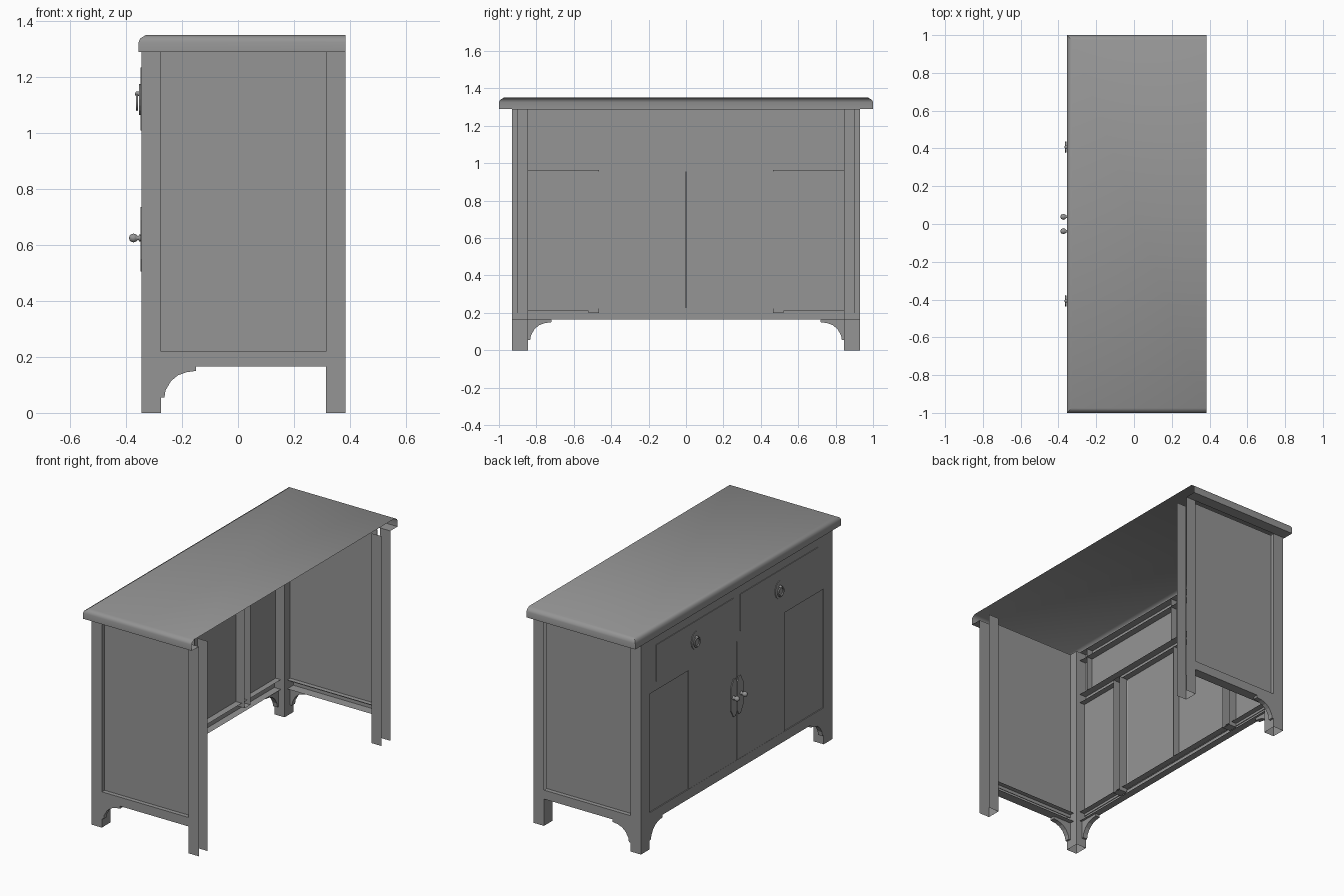
import bpy, bmesh, math
from mathutils import Vector, Matrix

cube = bpy.data.objects.get("Cube")
if cube:
    bpy.data.objects.remove(cube, do_unlink=True)

grey = bpy.data.materials.new("plain grey")
grey.use_nodes = True
COLOR = (0.3, 0.3, 0.3, 1)
grey.diffuse_color = COLOR
grey.node_tree.nodes["Principled BSDF"].inputs["Base Color"].default_value = COLOR

FRONT, BACK, OUT, INN, H = -0.345, 0.385, 0.93, 0.845, 1.29


def finish(name, bm, smooth=False):
    bmesh.ops.recalc_face_normals(bm, faces=bm.faces)
    mesh = bpy.data.meshes.new(name)
    bm.to_mesh(mesh)
    bm.free()
    mesh.materials.append(grey)
    if smooth:
        for p in mesh.polygons:
            p.use_smooth = True
    ob = bpy.data.objects.new(name, mesh)
    bpy.context.collection.objects.link(ob)
    return ob


def shell(name, x, y, z, omit=()):
    """Box between two limits on each axis, leaving out sides such as '+x'."""
    bm = bmesh.new()
    bmesh.ops.create_cube(bm, size=1)
    lims = [sorted(x), sorted(y), sorted(z)]
    for v in bm.verts:
        v.co = [l[0] if c < 0 else l[1] for c, l in zip(v.co, lims)]
    bm.normal_update()
    gone = []
    for f in bm.faces:
        axis = max(range(3), key=lambda i: abs(f.normal[i]))
        if ("+" if f.normal[axis] > 0 else "-") + "xyz"[axis] in omit:
            gone.append(f)
    bmesh.ops.delete(bm, geom=gone, context="FACES")
    return finish(name, bm)


def prism(name, points, offset):
    """Flat outline pushed along an offset."""
    bm = bmesh.new()
    f = bm.faces.new([bm.verts.new(p) for p in points])
    r = bmesh.ops.extrude_face_region(bm, geom=[f])
    for v in [g for g in r["geom"] if isinstance(g, bmesh.types.BMVert)]:
        v.co += Vector(offset)
    return finish(name, bm)


def lathe(name, profile, centre):
    """Turned shape along -x from (radius, distance) pairs."""
    bm = bmesh.new()
    vs = [bm.verts.new((centre[0] - d, centre[1] + r, centre[2])) for r, d in profile]
    es = [bm.edges.new(p) for p in zip(vs, vs[1:])]
    bmesh.ops.spin(bm, geom=vs + es, cent=centre, axis=(1, 0, 0), angle=math.tau, steps=12)
    bmesh.ops.remove_doubles(bm, verts=bm.verts, dist=0.0001)
    return finish(name, bm, True)


# Hollow top: stacked outlines, open at the back
bm = bmesh.new()
rings = []
for x, y, z in [(-0.33, 0.93, H), (-0.355, 1, H), (-0.355, 1, 1.325),
                (-0.35, 0.995, 1.338), (-0.33, 0.975, 1.35)]:
    rings.append([bm.verts.new(p) for p in [(BACK, -y, z), (x, -y, z), (x, y, z), (BACK, y, z)]])
for a, b in zip(rings, rings[1:]):
    for i in range(3):
        bm.faces.new((a[i], a[i + 1], b[i + 1], b[i]))
bm.faces.new(rings[-1])
top = finish("table_top", bm)
bpy.context.view_layer.objects.active = top
top.select_set(True)
bpy.ops.object.shade_smooth_by_angle(angle=math.radians(40))
top.select_set(False)

# Bracket outline: distance from leg, height
curve = [(0, 0.055), (0.012, 0.055), (0.016, 0.08), (0.035, 0.113), (0.06, 0.134),
         (0.09, 0.145), (0.125, 0.15), (0.125, 0.165), (0, 0.165)]

for s, side in ((1, "left"), (-1, "right")):
    outer = "+y" if s > 0 else "-y"
    ys = (s * INN, s * OUT)
    # Legs and end panel
    shell(f"front_leg_{side}", (FRONT, -0.275), ys, (0, H), ("-z", "+z"))
    shell(f"back_leg_{side}", (0.315, BACK), ys, (0, H), ("-z", "+z", "+x", "-x"))
    shell(f"back_leg_web_{side}", (0.315, 0.3151), ys, (0, 0.165))
    shell(f"end_panel_{side}", (-0.275, 0.315), (s * 0.9, s * 0.904), (0.2, H))
    shell(f"end_rail_{side}", (-0.275, 0.315), (s * 0.87, s * OUT), (0.165, 0.22),
          ("-y" if s > 0 else "+y", "-x", "+x"))
    # Curved brackets on the end and on the front
    prism(f"end_bracket_{side}", [(-0.275 + d, s * OUT, z) for d, z in curve], (0, -s * 0.03, 0))
    prism(f"front_bracket_{side}", [(FRONT, s * (INN - d), z) for d, z in curve], (0.03, 0, 0))
    # Front framing and fixed panel
    shell(f"drawer_stile_{side}", (FRONT, -0.305), (s * 0.785, s * INN), (1.01, H), ("+x",))
    shell(f"fixed_panel_{side}", (FRONT + 0.006, FRONT + 0.01), (s * 0.465, s * INN), (0.21, 0.965))
    shell(f"door_stile_{side}", (FRONT + 0.01, -0.28), (s * 0.465, s * 0.52), (0.2, 0.957), ("+x",))
    # Door and drawer
    shell(f"door_{side}", (FRONT + 0.001, FRONT + 0.005), (s * 0.002, s * 0.465), (0.222, 0.957))
    shell(f"drawer_{side}", (FRONT - 0.004, FRONT + 0.002), (s * 0.03, s * 0.785), (1.01, 1.235))
    # Door pull: half plate and knob
    half = [(0.003, -0.09), (0.015, -0.115), (0.035, -0.115), (0.06, -0.07)]
    half += [(y, -z) for y, z in reversed(half)]
    prism(f"door_plate_{side}", [(FRONT + 0.001, s * y, 0.62 + z) for y, z in half], (-0.005, 0, 0))
    lathe(f"door_knob_{side}", [(0.012, 0), (0.012, 0.008), (0.006, 0.012), (0.013, 0.02),
                                (0.016, 0.029), (0.011, 0.041), (0, 0.045)],
          (FRONT, s * 0.038, 0.625))
    # Drawer pull: oval plate, pin and hanging ring
    yc = s * 0.407
    oval = [(FRONT - 0.004, yc + 0.042 * math.cos(a), 1.12 + 0.055 * math.sin(a))
            for a in (math.tau * i / 16 for i in range(16))]
    prism(f"drawer_plate_{side}", oval, (-0.004, 0, 0))
    lathe(f"drawer_pin_{side}", [(0.008, 0), (0.008, 0.016), (0, 0.02)], (FRONT - 0.004, yc, 1.14))
    bpy.ops.mesh.primitive_torus_add(location=(FRONT - 0.016, yc, 1.11), rotation=(0, math.pi / 2, 0),
                                     major_radius=0.026, minor_radius=0.005,
                                     major_segments=16, minor_segments=6)
    ring = bpy.context.object
    ring.name = f"drawer_ring_{side}"
    ring.data.materials.append(grey)
    bpy.ops.object.shade_smooth()

# Front rails, open at the back
for name, lo, hi in (("top_rail", 1.235, H), ("middle_rail", 0.955, 1.01), ("bottom_rail", 0.165, 0.225)):
    shell(name, (FRONT, -0.3), (-INN, INN), (lo, hi), ("+x", "-y", "+y"))
shell("centre_stile", (FRONT, -0.305), (-0.03, 0.03), (1.01, H), ("+x",))
shell("door_edge", (FRONT + 0.004, -0.295), (-0.002, 0.002), (0.225, 0.955))
